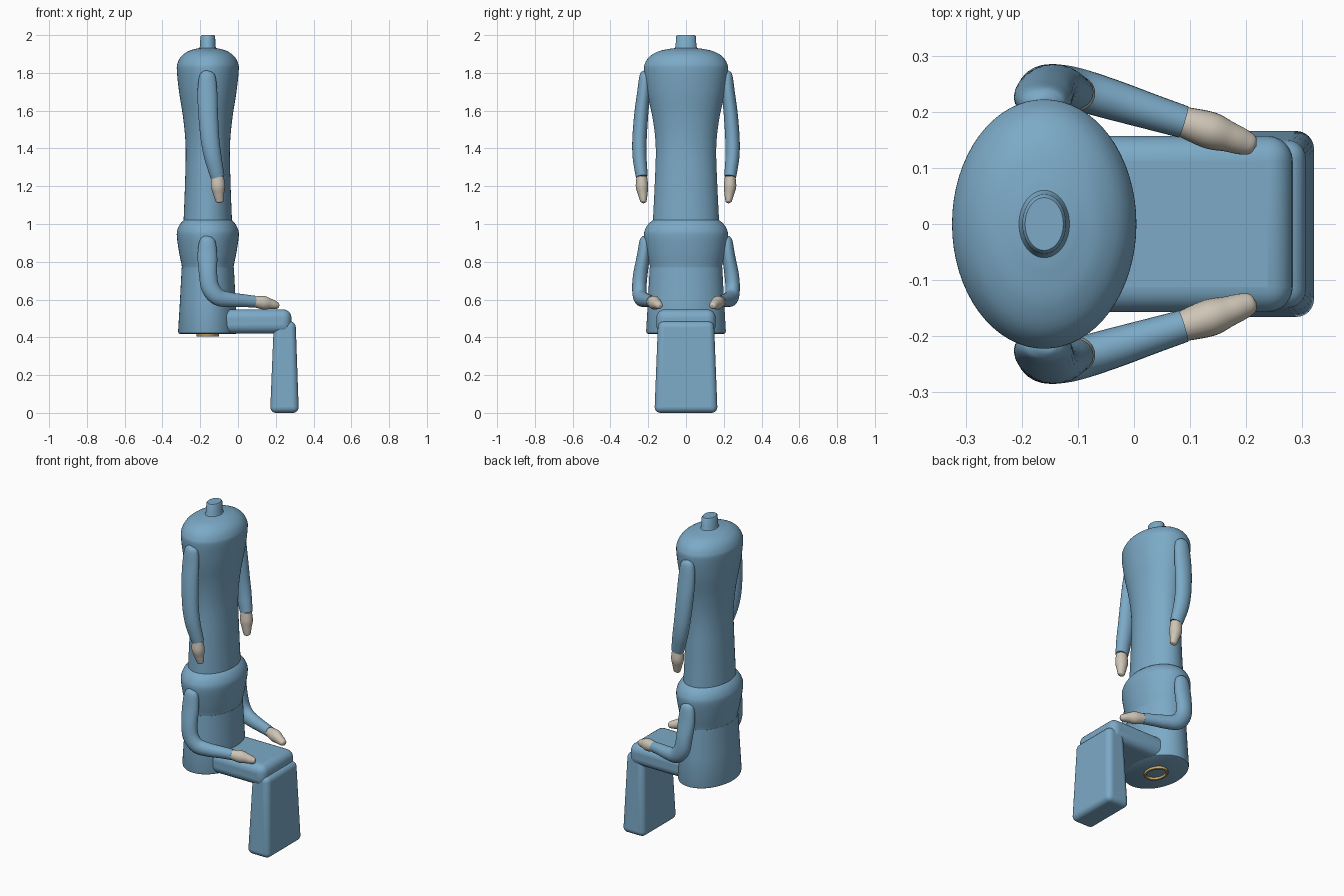
import bpy, bmesh, math
from mathutils import Vector

if "Cube" in bpy.data.objects:
    bpy.data.objects.remove(bpy.data.objects["Cube"])

CX = -0.16  # body axis


def material(name, rgb):
    m = bpy.data.materials.new(name)
    m.diffuse_color = (*rgb, 1)
    m.use_nodes = True
    m.node_tree.nodes["Principled BSDF"].inputs["Base Color"].default_value = m.diffuse_color
    return m


BLUE = material("blue", (0.20, 0.40, 0.57))
SKIN = material("beige", (0.62, 0.56, 0.47))
GOLD = material("gold", (0.60, 0.40, 0.13))


def finish(name, bm, mat, angle=40, bevel=0):
    bmesh.ops.recalc_face_normals(bm, faces=bm.faces[:])
    me = bpy.data.meshes.new(name)
    bm.to_mesh(me)
    bm.free()
    me.materials.append(mat)
    ob = bpy.data.objects.new(name, me)
    bpy.context.collection.objects.link(ob)
    if bevel:
        mod = ob.modifiers.new("round", "BEVEL")
        mod.width, mod.segments = bevel, 6
    bpy.ops.object.select_all(action="DESELECT")
    bpy.context.view_layer.objects.active = ob
    ob.select_set(True)
    bpy.ops.object.shade_smooth_by_angle(angle=math.radians(angle))
    return ob


def spline(pts, steps=6):
    """Catmull-Rom through tuples of any length."""
    p = [Vector(q) for q in pts]
    p = [p[0] * 2 - p[1]] + p + [p[-1] * 2 - p[-2]]
    out = []
    for i in range(1, len(p) - 2):
        a, b, c, d = p[i - 1:i + 3]
        for k in range(steps):
            t = k / steps
            out.append(0.5 * (2 * b + (c - a) * t + (2 * a - 5 * b + 4 * c - d) * t * t
                              + (3 * b - a - 3 * c + d) * t ** 3))
    return out + [p[-2]]


def loft(rings):
    """Skin equal-sized rings of points and cap both ends."""
    bm = bmesh.new()
    rows = [[bm.verts.new(co) for co in r] for r in rings]
    n = len(rows[0])
    for a, b in zip(rows, rows[1:]):
        for i in range(n):
            bm.faces.new((a[i], a[(i + 1) % n], b[(i + 1) % n], b[i]))
    bm.faces.new(rows[0])
    bm.faces.new(rows[-1])
    return bm


def body(name, sections, n=64):
    """Elliptical upright body from (z, rx, ry) sections."""
    ang = [2 * math.pi * i / n for i in range(n)]
    return finish(name, loft([[(CX + rx * math.cos(a), ry * math.sin(a), z) for a in ang]
                              for z, rx, ry in sections]), BLUE)


def limb(name, pts, mat, side, n=24):
    """Oval tube through (x, y, z, in-plane radius, sideways radius)."""
    sec = spline(pts)
    pos = [Vector((s[0], s[1] * side, s[2])) for s in sec]
    rings = []
    for i, s in enumerate(sec):
        t = (pos[min(i + 1, len(pos) - 1)] - pos[max(i - 1, 0)]).normalized()
        y = Vector((0, 1, 0))
        b = (y - t * y.dot(t)).normalized()
        a = b.cross(t)
        rings.append([pos[i] + a * (max(s[3], .002) * math.cos(2 * math.pi * k / n))
                      + b * (max(s[4], .002) * math.sin(2 * math.pi * k / n)) for k in range(n)])
    finish(name, loft(rings), mat)


def block(name, x_bot, x_top, y_bot, y_top, z0, z1, bevel):
    bm = bmesh.new()
    bmesh.ops.create_cube(bm, size=1)
    for v in bm.verts:
        top = v.co.z > 0
        xs, y = (x_top, y_top) if top else (x_bot, y_bot)
        v.co = (xs[v.co.x > 0], y if v.co.y > 0 else -y, z1 if top else z0)
    finish(name, bm, BLUE, 60, bevel)


# Torsos: shared shoulder dome, different waists
def shoulders(z):
    return [(z, .164, .222), (z + .04, .159, .215), (z + .075, .138, .189),
            (z + .1, .103, .143), (z + .112, .065, .088), (z + .116, .045, .06)]


upper = spline([(1.02, .128, .175), (1.2, .121, .166), (1.4, .117, .16), (1.55, .129, .175),
                (1.7, .152, .207)] + shoulders(1.815))
body("upper_torso", upper + [Vector(v) for v in
     [(1.94, .041, .055), (1.993, .039, .053), (2.0, .034, .047)]])
body("lower_torso", spline([(.76, .136, .19), (.78, .138, .192), (.85, .152, .208)] + shoulders(.935)))
body("skirt", [(.418, .148, .2), (.422, .155, .208), (.432, .157, .211), (.6, .147, .201), (.77, .138, .192)])

# Legs
block("thighs", (-.13, .283), (-.13, .283), .157, .157, .42, .548, .045)
block("shins", (.17, .322), (.19, .305), .167, .148, 0, .485, .032)

# Arms and hands, mirrored left and right
for side, tag in ((1, "left"), (-1, "right")):
    limb("upper_sleeve_" + tag, [
        (-.16, .215, 1.812, 0, 0), (-.161, .216, 1.805, .025, .018), (-.162, .218, 1.78, .043, .029),
        (-.162, .224, 1.7, .052, .034), (-.158, .237, 1.58, .052, .037), (-.148, .246, 1.45, .049, .038),
        (-.134, .246, 1.36, .046, .037), (-.118, .239, 1.29, .041, .034), (-.108, .234, 1.25, .037, .031)],
        BLUE, side)
    limb("upper_hand_" + tag, [
        (-.108, .234, 1.252, .033, .028), (-.106, .233, 1.2, .037, .033), (-.102, .229, 1.16, .029, .026),
        (-.098, .226, 1.13, .023, .019), (-.097, .225, 1.116, .017, .014), (-.096, .225, 1.11, 0, 0)],
        SKIN, side)
    limb("lower_sleeve_" + tag, [
        (-.16, .215, .937, 0, 0), (-.161, .216, .93, .025, .018), (-.162, .218, .905, .043, .029),
        (-.162, .226, .83, .052, .034), (-.158, .242, .73, .048, .038), (-.145, .247, .66, .048, .038),
        (-.105, .241, .613, .045, .038), (-.04, .222, .599, .039, .036), (.03, .2, .594, .034, .032),
        (.088, .182, .589, .031, .029)],
        BLUE, side)
    limb("lower_hand_" + tag, [
        (.085, .183, .589, .028, .027), (.135, .167, .583, .036, .033), (.17, .155, .577, .028, .027),
        (.195, .146, .571, .022, .023), (.212, .141, .568, .015, .016), (.218, .139, .567, 0, 0)],
        SKIN, side)

# Oval ring under the skirt
ringprof = [(1, .43), (1, .408), (.97, .405), (.82, .405), (.79, .408), (.79, .43)]
bm = bmesh.new()
N = 48
rows = [[bm.verts.new((CX + .06 * s * math.cos(2 * math.pi * i / N),
                       .076 * s * math.sin(2 * math.pi * i / N), z)) for i in range(N)]
        for s, z in ringprof]
for a, b in zip(rows, rows[1:] + rows[:1]):
    for i in range(N):
        bm.faces.new((a[i], a[(i + 1) % N], b[(i + 1) % N], b[i]))
finish("base_ring", bm, GOLD)
